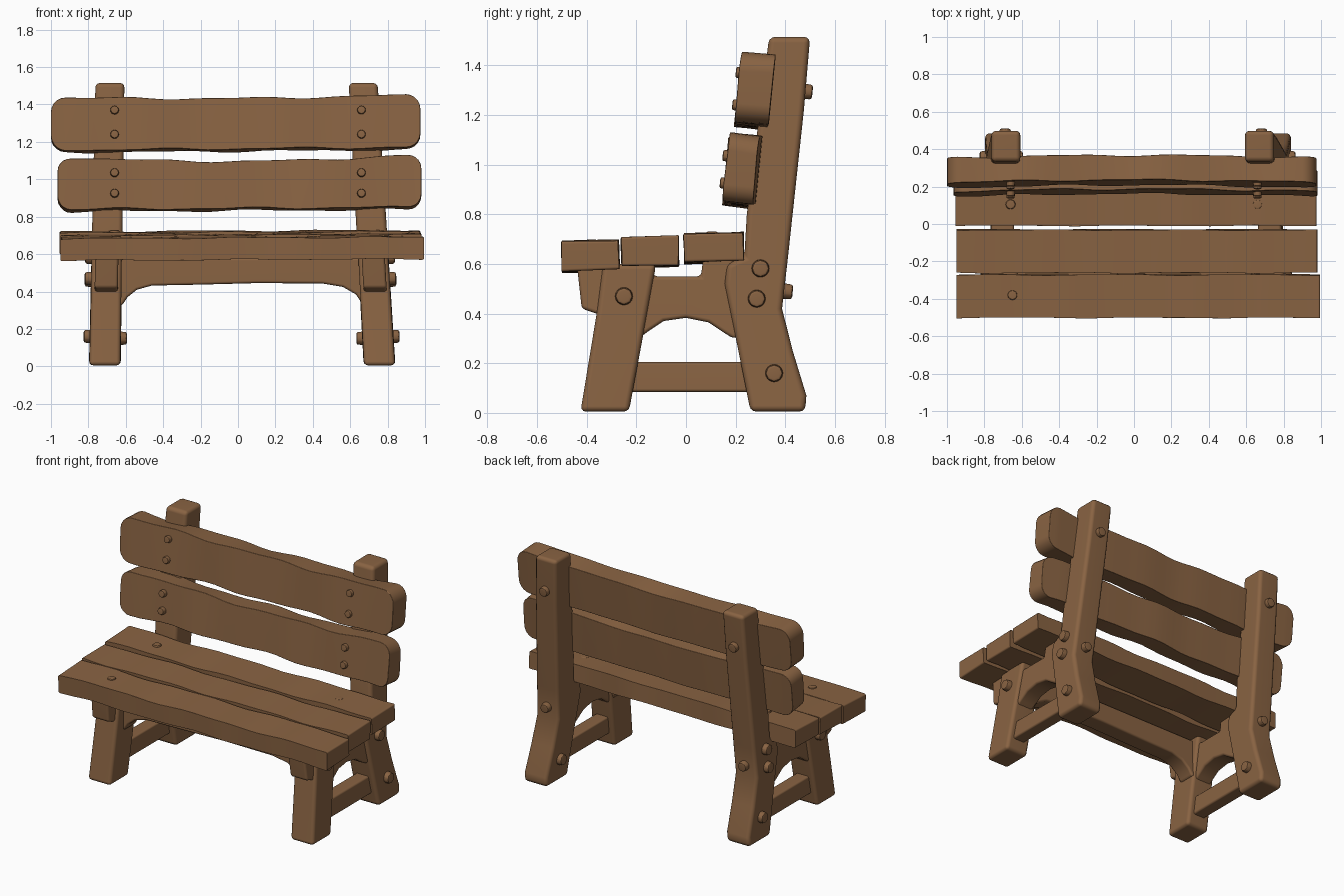
import bpy, bmesh, random
from math import sin, cos, pi, radians
from mathutils import Vector, Matrix

random.seed(4)
cube = bpy.data.objects.get("Cube")
if cube:
    bpy.data.objects.remove(cube, do_unlink=True)

wood = bpy.data.materials.new("warm_brown_wood")
wood.use_nodes = True
COLOR = (0.25, 0.125, 0.055, 1)
wood.diffuse_color = COLOR
wood.node_tree.nodes["Principled BSDF"].inputs["Base Color"].default_value = COLOR


def finish(name, bm, bevel, segments=3):
    """Round the sharp edges, then smooth shade and colour the part."""
    bmesh.ops.recalc_face_normals(bm, faces=bm.faces)
    sharp = [e for e in bm.edges if e.calc_face_angle(0) > radians(42)]
    bmesh.ops.bevel(bm, geom=sharp, offset=bevel, segments=segments, profile=0.5,
                    affect='EDGES', clamp_overlap=True)
    mesh = bpy.data.meshes.new(name)
    bm.to_mesh(mesh)
    bm.free()
    mesh.materials.append(wood)
    obj = bpy.data.objects.new(name, mesh)
    bpy.context.collection.objects.link(obj)
    bpy.ops.object.select_all(action='DESELECT')
    obj.select_set(True)
    bpy.context.view_layer.objects.active = obj
    bpy.ops.object.shade_smooth_by_angle(angle=radians(40))
    obj.modifiers.new("Even shading", 'WEIGHTED_NORMAL').keep_sharp = True
    return obj


def prism(name, outline, place, half, bevel=0.02):
    """Extrude an outline; place(a, b, depth) gives the 3D position."""
    bm = bmesh.new()
    rims = [[bm.verts.new(place(a, b, d)) for a, b in outline] for d in (-half, half)]
    for rim in rims:
        bm.faces.new(rim)
    for i in range(len(outline)):
        j = (i + 1) % len(outline)
        bm.faces.new((rims[0][i], rims[0][j], rims[1][j], rims[1][i]))
    return finish(name, bm, bevel)


def plank(name, x0, x1, y, z, depth, height, tilt=0, corner=0.01, bow=0, sag=0,
          rise=0, wobble=0.003, bevel=0.028):
    """Long board along x with rounded ends, a gentle bow and worn edges."""
    ends = [(corner * (1 - cos(t * pi / 10)), corner * (1 - sin(t * pi / 10)))
            for t in range(6)]
    stations = [(x0 + a, s) for a, s in ends]
    stations += [(x0 + corner + (x1 - x0 - 2 * corner) * i / 24, 0) for i in range(1, 24)]
    stations += [(x1 - a, s) for a, s in reversed(ends)]
    phase = [random.uniform(0, 2 * pi) for _ in range(4)]
    rot = Matrix.Rotation(tilt, 3, 'X')
    bm = bmesh.new()
    rings = []
    for x, shrink in stations:
        mid = cos(x * pi / 2)
        ring = []
        for k, (sy, sz) in enumerate(((-1, -1), (1, -1), (1, 1), (-1, 1))):
            wave = wobble * sin(x * 9 + phase[k]) + wobble * 0.6 * sin(x * 17 + phase[k - 1])
            local = Vector((0, sy * depth / 2 + wave * 0.7, sz * (height / 2 - shrink) + wave))
            if sz > 0:
                local.z -= sag * mid
            ring.append(bm.verts.new(Vector((x, y + bow * mid, z + rise * x)) + rot @ local))
        rings.append(ring)
    for a, b in zip(rings, rings[1:]):
        for k in range(4):
            bm.faces.new((a[k], a[k - 1], b[k - 1], b[k]))
    bm.faces.new(rings[0])
    bm.faces.new(rings[-1])
    return finish(name, bm, bevel)


def bolt(name, spot, direction, radius=0.04, length=0.06):
    """Eight-sided peg head with a domed rim, centred on spot."""
    bm = bmesh.new()
    turn = Vector(direction).to_track_quat('Z', 'Y').to_matrix().to_4x4()
    bmesh.ops.create_cone(bm, cap_ends=True, segments=8, radius1=radius,
                          radius2=radius * 0.9, depth=length,
                          matrix=Matrix.Translation(spot) @ turn)
    return finish(name, bm, radius * 0.3, 2)


# Seat boards
plank("seat_board_front", -0.95, 0.995, -0.385, 0.632, 0.23, 0.118, rise=0.004, tilt=0.03)
plank("seat_board_middle", -0.95, 0.98, -0.145, 0.648, 0.23, 0.115, rise=0.004, tilt=0.03)
plank("seat_board_back", -0.955, 0.975, 0.112, 0.664, 0.24, 0.115, rise=0.004, tilt=0.03)

# Backrest boards
plank("back_board_lower", -0.965, 0.98, 0.222, 0.98, 0.125, 0.285, tilt=-0.1, corner=0.075,
      bow=0.015, sag=0.03, rise=0.006, wobble=0.005)
plank("back_board_upper", -1.0, 0.975, 0.274, 1.298, 0.135, 0.285, tilt=-0.1, corner=0.075,
      bow=0.015, sag=0.012, rise=0.008, wobble=0.005)

POST = [(0.26, 0.005), (0.205, 0.28), (0.155, 0.52), (0.165, 0.6), (0.235, 0.63),
        (0.245, 0.8), (0.335, 1.515), (0.5, 1.515), (0.475, 1.22), (0.41, 0.62),
        (0.387, 0.42), (0.43, 0.25), (0.485, 0.07), (0.48, 0.005)]
FRONT_LEG = [(-0.425, 0.005), (-0.36, 0.4), (-0.335, 0.6), (-0.12, 0.6), (-0.175, 0.3),
             (-0.23, 0.005)]
BEARER = [(-0.44, 0.6), (-0.42, 0.42), (-0.36, 0.4), (-0.19, 0.3), (-0.15, 0.33),
          (-0.09, 0.37), (0, 0.383), (0.09, 0.365), (0.15, 0.325), (0.19, 0.3), (0.32, 0.33),
          (0.32, 0.55), (0.2, 0.55), (0.19, 0.625), (0.07, 0.625), (0.06, 0.55),
          (-0.13, 0.55), (-0.15, 0.6)]
STRETCHER = [(-0.32, 0.085), (-0.32, 0.205), (0.36, 0.205), (0.36, 0.085)]

# Side frames: foot centre, lean and outward direction of each side
for side, foot, lean, out in (("left", 0.757, -0.058, 1), ("right", -0.712, 0.018, -1)):
    def across(z):
        return foot + lean * z

    def leaning(a, b, d):
        return (across(b) + d * (1 - 0.06 * b), a, b)

    prism(side + "_back_post", POST, leaning, 0.085, 0.024)
    prism(side + "_front_leg", FRONT_LEG, leaning, 0.083, 0.022)
    prism(side + "_seat_bearer", BEARER, lambda a, b, d: (across(b) + d, a, b), 0.062, 0.015)
    prism(side + "_stretcher", STRETCHER, lambda a, b, d: (across(b) + d, a, b), 0.045, 0.012)

    # Pegs through the frame
    for y, z in ((-0.25, 0.47), (0.285, 0.46), (0.3, 0.582), (0.355, 0.16)):
        bolt(side + "_frame_peg", (across(z) + out * 0.086, y, z), (out, 0, 0))
    bolt(side + "_inner_peg", (across(0.15) - out * 0.086, 0.355, 0.15), (-out, 0, 0))
    for y, z in ((0.4, 0.49), (0.48, 1.295)):
        bolt(side + "_rear_peg", (across(z), y, z), (0, 1, -0.1), 0.035)

    # Pegs on the boards
    for y, z in ((0.147, 0.925), (0.158, 1.035), (0.197, 1.24), (0.211, 1.37)):
        bolt(side + "_back_peg", (out * 0.66, y + 0.012, z), (0, -1, 0.1), 0.026, 0.045)
    bolt(side + "_seat_peg", (out * 0.66, 0.105, 0.715), (0, 0, 1), 0.03, 0.03)
bolt("front_seat_peg", (-0.65, -0.38, 0.683), (0, 0, 1), 0.03, 0.03)

# Arched rail between the front legs
RAIL = [(-0.7, 0.58), (-0.7, 0.32), (-0.62, 0.325), (-0.59, 0.37), (-0.54, 0.41),
        (-0.46, 0.432), (-0.2, 0.437), (0.1, 0.445), (0.45, 0.443), (0.56, 0.425),
        (0.63, 0.385), (0.67, 0.325), (0.75, 0.32), (0.75, 0.58)]
prism("front_rail", RAIL, lambda a, b, d: (a, d - 0.235, b), 0.06, 0.014)
